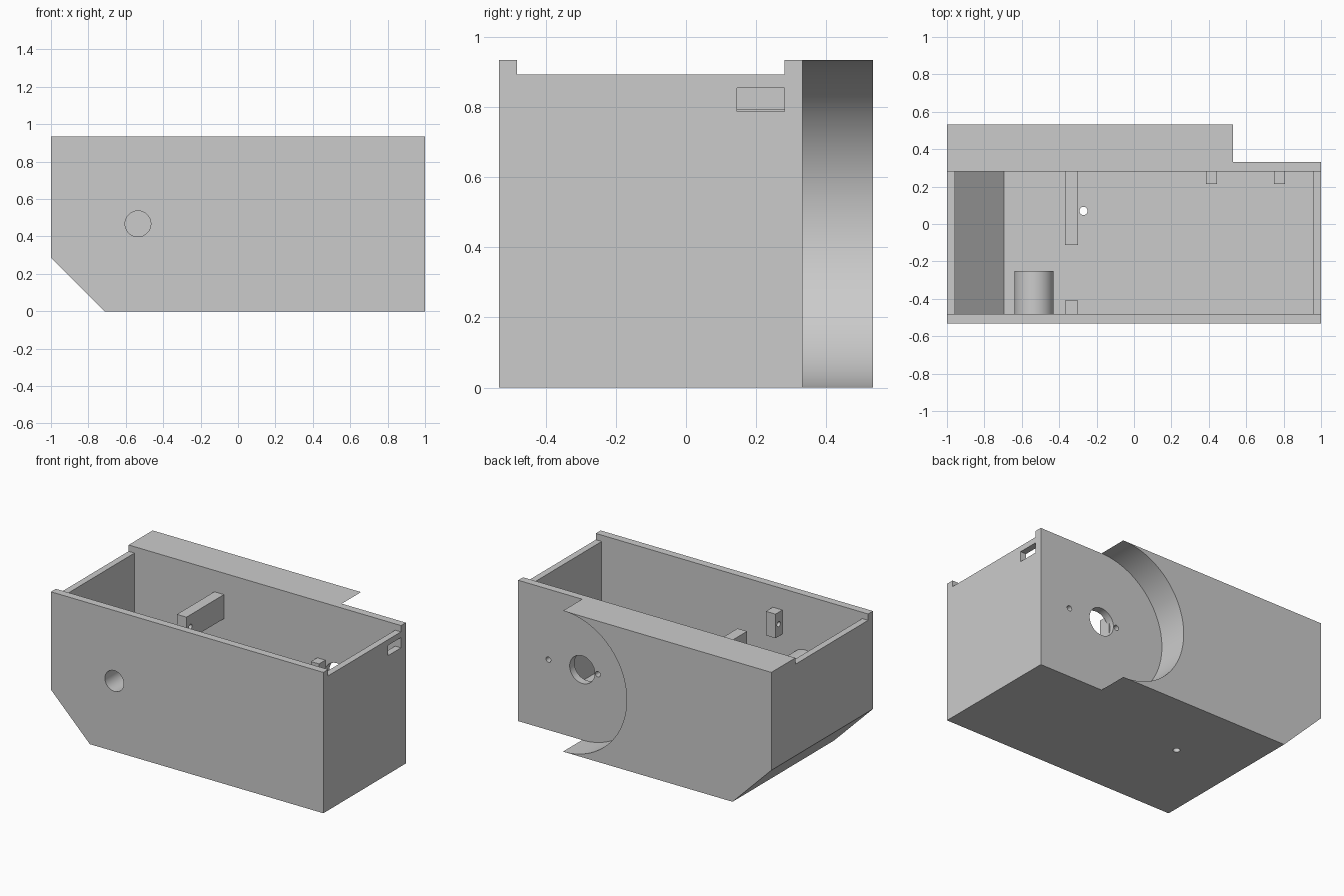
import bpy, bmesh, math

if "Cube" in bpy.data.objects:
    bpy.data.objects.remove(bpy.data.objects["Cube"], do_unlink=True)

grey = bpy.data.materials.new("plain grey")
grey.use_nodes = True
grey.diffuse_color = (0.6, 0.6, 0.6, 1)
grey.node_tree.nodes["Principled BSDF"].inputs["Base Color"].default_value = (0.6, 0.6, 0.6, 1)

PLACE = {"x": lambda u, v, t: (t, u, v),
         "y": lambda u, v, t: (u, t, v),
         "z": lambda u, v, t: (u, v, t)}


def prism(name, profile, start, end, axis="y"):
    """Extrude a 2D profile along an axis."""
    bm = bmesh.new()
    rings = [[bm.verts.new(PLACE[axis](u, v, t)) for u, v in profile] for t in (start, end)]
    for ring in rings:
        bm.faces.new(ring)
    n = len(profile)
    for i in range(n):
        j = (i + 1) % n
        bm.faces.new((rings[0][i], rings[0][j], rings[1][j], rings[1][i]))
    bmesh.ops.recalc_face_normals(bm, faces=bm.faces)
    mesh = bpy.data.meshes.new(name)
    bm.to_mesh(mesh)
    bm.free()
    mesh.materials.append(grey)
    obj = bpy.data.objects.new(name, mesh)
    bpy.context.collection.objects.link(obj)
    return obj


def box(name, x, y, z):
    return prism(name, [(x[0], z[0]), (x[1], z[0]), (x[1], z[1]), (x[0], z[1])], *y)


def arc(cu, cv, r, begin=0, sweep=360, steps=48):
    count = steps if sweep == 360 else steps + 1
    angles = [math.radians(begin + sweep * i / steps) for i in range(count)]
    return [(cu + r * math.cos(a), cv + r * math.sin(a)) for a in angles]


def cut(cutter, *targets):
    """Subtract the cutter from every target, then discard it."""
    for obj in targets:
        mod = obj.modifiers.new("cut", "BOOLEAN")
        mod.operation, mod.solver, mod.object = "DIFFERENCE", "EXACT", cutter
        bpy.context.view_layer.objects.active = obj
        bpy.ops.object.modifier_apply(modifier=mod.name)
    bpy.data.objects.remove(cutter, do_unlink=True)


H = 0.935            # overall height
MID = H / 2
Y0, Y1 = -0.533, 0.533
IN0, IN1 = -0.482, 0.281   # inner faces of front and back walls
RECESS_X = 0.53

# Outer housing with one sloped lower corner
housing = prism("housing", [(-1, 0.285), (-0.715, 0), (1, 0), (1, H), (-1, H)], Y0, Y1)

# Open-topped cavity
cut(prism("cavity_cutter", [(-0.957, 0.306), (-0.696, 0.045), (0.957, 0.045),
                            (0.957, 1.1), (-0.957, 1.1)], IN0, IN1), housing)
# Lowered rims of the two side walls
for x in ((-1.1, -0.9), (0.9, 1.1)):
    cut(box("rim_cutter", x, (IN0, IN1), (0.893, 1.1)), housing)

# Rounded recess in the back corner
cut(prism("recess_cutter", arc(RECESS_X, MID, MID, 90, 180)
          + [(RECESS_X, -0.1), (1.1, -0.1), (1.1, 1.1), (RECESS_X, 1.1)], 0.332, 0.6), housing)

# Shaft hole, cable slot and floor drain
cut(prism("shaft_cutter", arc(RECESS_X, MID, 0.092), 0.2, 0.4), housing)
cut(box("slot_cutter", (0.9, 1.1), (0.145, IN1), (0.787, 0.855)), housing)
cut(prism("drain_cutter", arc(-0.27, 0.07, 0.022, steps=24), -0.1, 0.2, "z"), housing)

# Front bushing and its bore
bushing = prism("bushing", arc(-0.535, MID, 0.105), IN0 - 0.02, -0.25)
cut(prism("bore_cutter", arc(-0.535, MID, 0.069), -0.6, -0.2), housing, bushing)

# Screw bosses behind the recess
parts = [housing, bushing]
for side, x in (("right", 0.415), ("left", 0.778)):
    boss = box(side + "_screw_boss", (x - 0.03, x + 0.03), (0.215, IN1 + 0.02), (0.38, 0.557))
    cut(prism("screw_cutter", arc(x, MID, 0.018, steps=24), 0.1, 0.4), housing, boss)
    parts.append(boss)

# Pivot arm on the back wall and matching post on the front wall
for name, y, pin in (("pivot_arm", (-0.112, IN1 + 0.02), -0.07),
                     ("pivot_post", (IN0 - 0.02, -0.41), -0.445)):
    block = box(name, (-0.37, -0.3), y, (0.633, 0.793))
    cut(prism("pin_cutter", arc(pin, 0.713, 0.017, steps=24), -0.5, -0.2, "x"), block)
    parts.append(block)

# Smooth round surfaces, keep edges crisp
bpy.ops.object.select_all(action="DESELECT")
for obj in parts:
    obj.select_set(True)
bpy.context.view_layer.objects.active = housing
bpy.ops.object.shade_smooth_by_angle(angle=math.radians(30))
